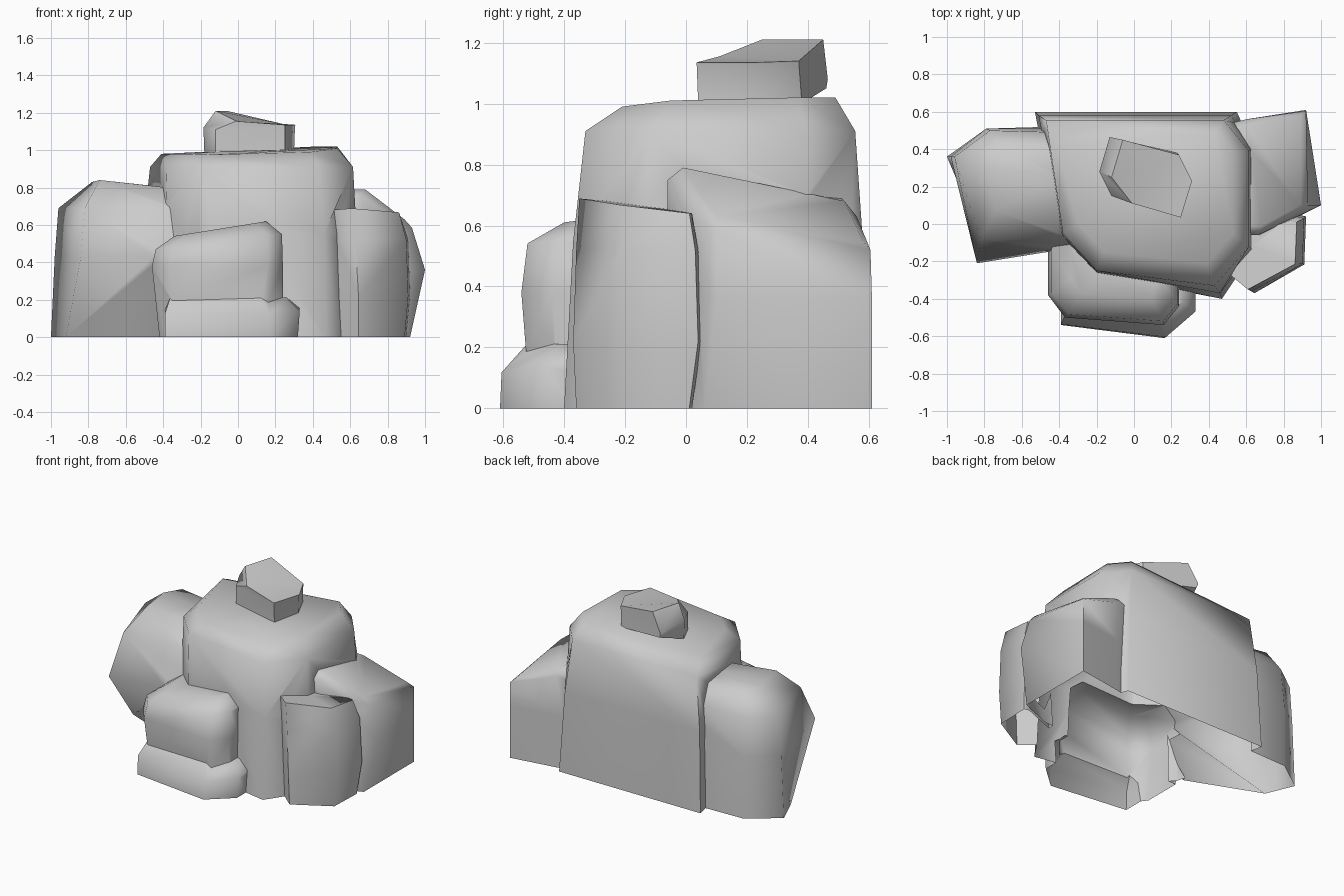
import bpy, bmesh, math

if "Cube" in bpy.data.objects:
    bpy.data.objects.remove(bpy.data.objects["Cube"])


def smooth(ob, angle):
    bpy.ops.object.select_all(action='DESELECT')
    ob.select_set(True)
    bpy.context.view_layer.objects.active = ob
    bpy.ops.object.shade_smooth_by_angle(angle=math.radians(angle))


def loft(name, rings):
    """Skin stacked rings of 3D points into a closed stone."""
    bm = bmesh.new()
    vs = [[bm.verts.new(p) for p in r] for r in rings]
    n = len(vs[0])
    for a, b in zip(vs, vs[1:]):
        for i in range(n):
            j = (i + 1) % n
            bm.faces.new((a[i], a[j], b[j], b[i]))
    caps = [bm.faces.new(vs[-1]), bm.faces.new(vs[0][::-1])]
    bmesh.ops.triangulate(bm, faces=caps)
    bmesh.ops.recalc_face_normals(bm, faces=bm.faces)
    me = bpy.data.meshes.new(name)
    bm.to_mesh(me)
    bm.free()
    ob = bpy.data.objects.new(name, me)
    bpy.context.collection.objects.link(ob)
    return ob


def flat(z, *pts):
    return [(x, y, z) for x, y in pts]


def rock(name, outline, levels):
    """Fit an outline to bounds (x0, x1, y0, y1) at height z with tilt (tx, ty)."""
    xs, ys = [p[0] for p in outline], [p[1] for p in outline]
    x_min, y_min = min(xs), min(ys)
    w, d = max(xs) - x_min, max(ys) - y_min
    rings = []
    for x0, x1, y0, y1, z, tx, ty in levels:
        ring = []
        for px, py in outline:
            u, v = (px - x_min) / w, (py - y_min) / d
            x, y = x0 + (x1 - x0) * u, y0 + (y1 - y0) * v
            ring.append((x, y, z + tx * (x - (x0 + x1) / 2) + ty * (y - (y0 + y1) / 2)))
        rings.append(ring)
    return loft(name, rings)


# Large central boulder
pile = loft("rock_pile", [
    flat(0, (-.53, .60), (.55, .60), (.63, .42), (.63, -.16), (.47, -.40), (-.20, -.27), (-.40, -.06)),
    flat(.55, (-.51, .58), (.52, .58), (.635, .40), (.635, -.14), (.46, -.37), (-.20, -.26), (-.39, -.06)),
    flat(.91, (-.47, .555), (.48, .555), (.615, .39), (.615, -.12), (.43, -.33), (-.20, -.25), (-.38, -.05)),
    [(-.41, .42, .98), (.43, .49, 1.02), (.53, .37, 1.02), (.53, -.05, 1.01),
     (.39, -.21, .99), (-.16, -.15, .975), (-.30, 0, .98)],
])

# Left boulder, undercut at the front
left = loft("left_boulder", [
    flat(0, (-1, .36), (-.79, .51), (-.45, .52), (-.34, .30), (-.42, -.03), (-.92, .17)),
    flat(.43, (-.98, .36), (-.79, .51), (-.43, .51), (-.32, .30), (-.34, -.13), (-.84, -.21)),
    flat(.69, (-.96, .36), (-.77, .50), (-.40, .49), (-.32, .30), (-.33, -.08), (-.82, -.08)),
    [(-.78, .30, .83), (-.72, .42, .825), (-.40, .40, .80), (-.37, .25, .80), (-.38, .07, .80), (-.74, .07, .84)],
])

# Right rear boulder with a sloping top
rear = loft("right_rear_boulder", [
    flat(0, (.48, .53), (.60, .56), (.92, .61), (.92, .06), (.70, -.03), (.48, -.04)),
    flat(.36, (.48, .53), (.60, .56), (.92, .61), (1, .10), (.68, -.06), (.48, -.06)),
    [(.48, .53, .66), (.60, .56, .63), (.92, .605, .52), (.93, .10, .585), (.66, -.06, .75), (.48, -.06, .75)],
    [(.48, .50, .70), (.60, .52, .68), (.89, .58, .55), (.89, .10, .63), (.68, -.01, .79), (.50, -.01, .79)],
])

# Right front pillar
pillar = rock("right_front_pillar",
              [(.50, -.27), (.62, -.37), (.90, -.22), (.91, .03), (.87, .04), (.55, -.08)],
              [(.54, .90, -.36, .02, 0, 0, 0),
               (.53, .92, -.37, .05, .22, 0, 0),
               (.51, .91, -.36, .04, .52, 0, 0),
               (.50, .87, -.35, .02, .665, -.02, -.12)])

# Front upper block
block = rock("front_upper_block",
             [(-.45, -.38), (-.36, -.50), (.16, -.54), (.24, -.44), (.24, -.10), (-.45, -.10)],
             [(-.42, .24, -.51, -.10, 0, 0, 0),
              (-.46, .24, -.54, -.10, .38, 0, 0),
              (-.44, .235, -.52, -.10, .51, .12, 0),
              (-.34, .15, -.40, -.10, .58, .16, 0)])

# Front low step
step = rock("front_low_step",
            [(-.39, -.54), (.17, -.61), (.33, -.47), (.33, -.25), (-.39, -.25)],
            [(-.39, .32, -.61, -.25, 0, 0, 0),
             (-.39, .33, -.605, -.25, .145, 0, .15),
             (-.36, .26, -.52, -.25, .215, -.01, 0)])

# Fuse the stones into one hollow shell, open underneath
bpy.context.view_layer.objects.active = pile
for other in (left, rear, pillar, block, step):
    mod = pile.modifiers.new("union", 'BOOLEAN')
    mod.operation, mod.solver, mod.object = 'UNION', 'EXACT', other
    bpy.ops.object.modifier_apply(modifier=mod.name)
    bpy.data.objects.remove(other)
smooth(pile, 70)
bm = bmesh.new()
bm.from_mesh(pile.data)
under = [f for f in bm.faces if all(v.co.z < .001 for v in f.verts)]
bmesh.ops.delete(bm, geom=under, context='FACES')
# Keep the creases between neighbouring stones crisp
for e in bm.edges:
    if len(e.link_faces) == 2 and e.calc_face_angle_signed(0) < -.45:
        e.smooth = False
bm.to_mesh(pile.data)
bm.free()

# Flat-faced cap stone
cap = loft("cap_stone", [
    [(.25, .04, 1.0), (.30, .23, 1.0), (.23, .38, 1.0), (-.12, .46, 1.05), (-.18, .28, .99), (-.12, .15, .99)],
    [(.25, .035, 1.13), (.305, .23, 1.13), (.24, .37, 1.135), (-.13, .465, 1.08), (-.185, .28, 1.12), (-.12, .15, 1.11)],
    [(.25, .035, 1.135), (.31, .23, 1.135), (.24, .37, 1.14), (-.06, .45, 1.21), (-.12, .25, 1.21), (-.01, .11, 1.155)],
])
smooth(cap, 45)
